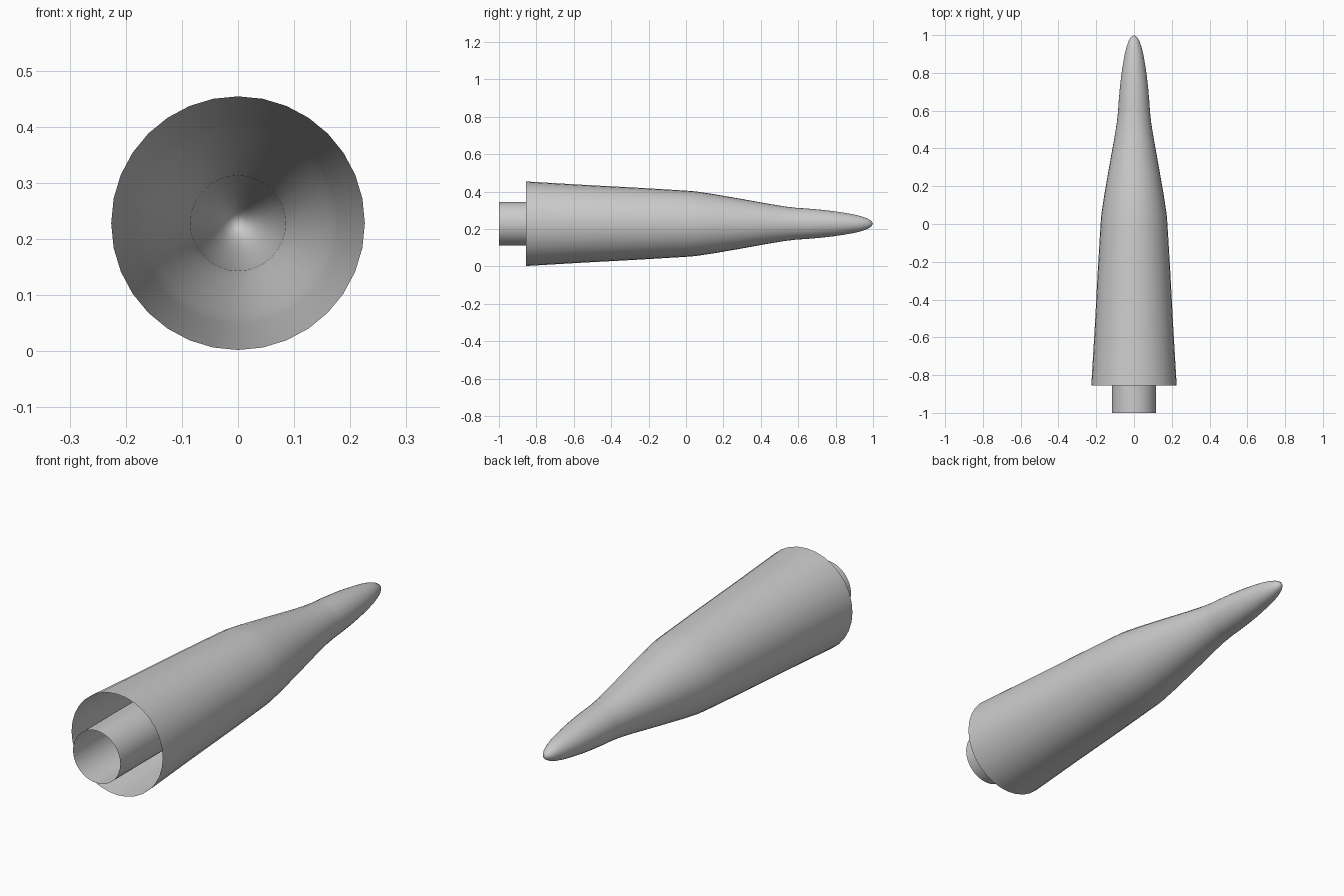
import bpy, bmesh, math

if "Cube" in bpy.data.objects:
    bpy.data.objects.remove(bpy.data.objects["Cube"])

AXIS_Z = 0.228


def lathe(name, profile, sides):
    """Spin (y, radius) points around the long axis as an open thin shell."""
    bm = bmesh.new()
    rings = []
    for y, r in profile:
        if r == 0:
            rings.append([bm.verts.new((0, y, AXIS_Z))] * sides)
            continue
        ring = []
        for i in range(sides):
            a = 2 * math.pi * i / sides
            ring.append(bm.verts.new((r * math.sin(a), y, AXIS_Z + r * math.cos(a))))
        rings.append(ring)
    for a, b in zip(rings, rings[1:]):
        for i in range(sides):
            j = (i + 1) % sides
            corners = list(dict.fromkeys((a[i], b[i], b[j], a[j])))
            bm.faces.new(corners)
    bmesh.ops.recalc_face_normals(bm, faces=bm.faces)
    # Open shells: make sure the normals face away from the axis
    f = bm.faces[0]
    c = f.calc_center_median()
    if f.normal.x * c.x + f.normal.z * (c.z - AXIS_Z) < 0:
        bmesh.ops.reverse_faces(bm, faces=bm.faces)
    mesh = bpy.data.meshes.new(name)
    bm.to_mesh(mesh)
    bm.free()
    obj = bpy.data.objects.new(name, mesh)
    bpy.context.collection.objects.link(obj)
    bpy.ops.object.select_all(action='DESELECT')
    obj.select_set(True)
    bpy.context.view_layer.objects.active = obj
    bpy.ops.object.shade_smooth_by_angle(angle=math.radians(30))
    return obj


# Tapered outer shell, open at the front
lathe("outer_shell", [(-0.855, 0.226), (-0.55, 0.208), (-0.25, 0.192),
                      (0.0, 0.177), (0.05, 0.173), (0.15, 0.158),
                      (0.3, 0.132), (0.45, 0.105), (0.53, 0.092),
                      (0.59, 0.085)], 32)

# Rounded nose
lathe("nose_tip", [(0.59, 0.085), (0.65, 0.081), (0.72, 0.075), (0.79, 0.067),
                   (0.85, 0.058), (0.9, 0.049), (0.94, 0.039), (0.97, 0.028),
                   (0.99, 0.016), (1.0, 0)], 32)

# Straight inner tube protruding from the front
lathe("inner_tube", [(-1.0, 0.117), (-0.1, 0.117)], 48)
